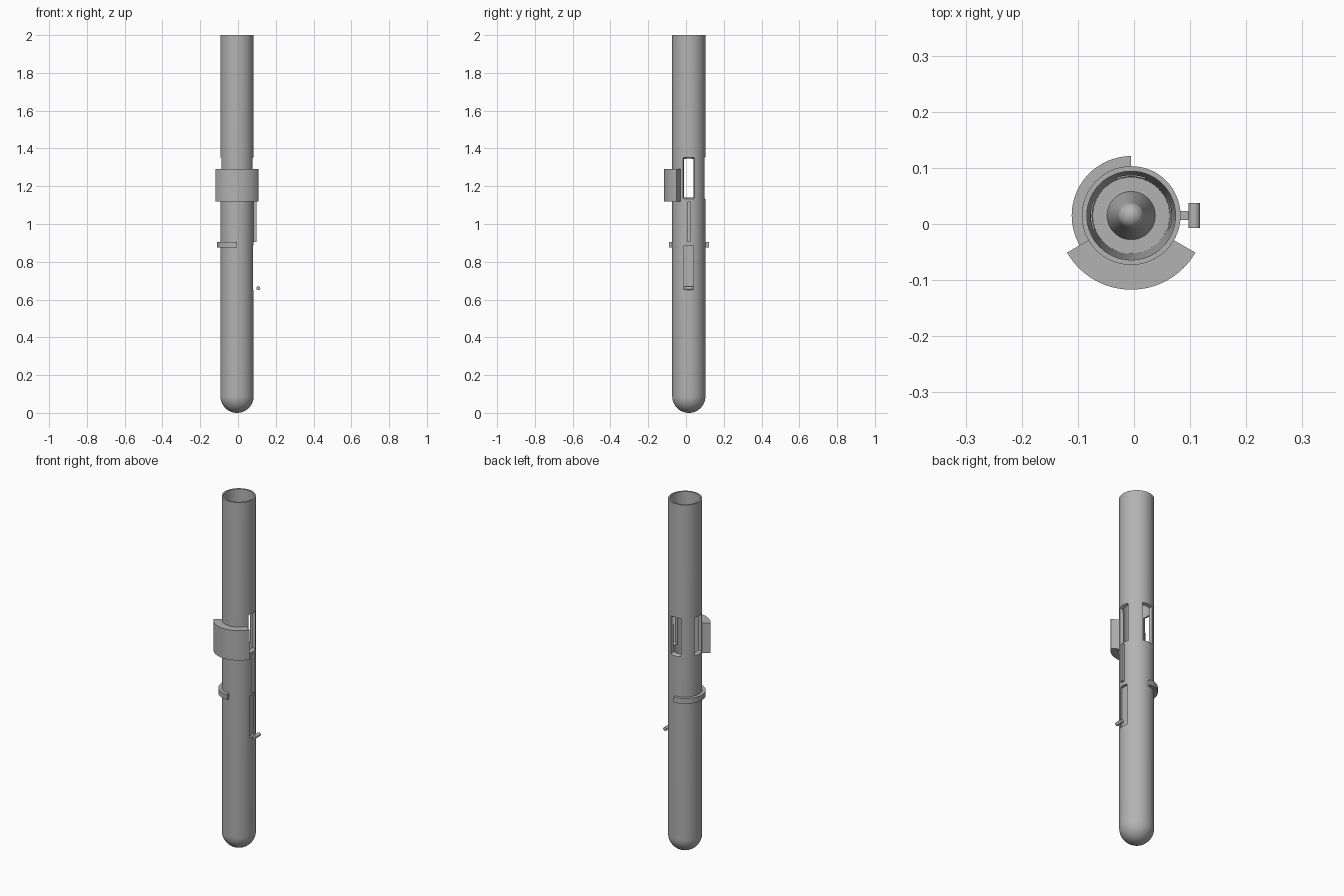
import bpy, bmesh, math
from mathutils import Vector, Matrix

cube = bpy.data.objects.get("Cube")
if cube:
    bpy.data.objects.remove(cube)

AXIS = Vector((-0.005, 0.015, 0))  # centre line of the tube
R = 0.088

grey = bpy.data.materials.new("plain grey")
grey.use_nodes = True
grey.diffuse_color = (0.45, 0.45, 0.45, 1)
grey.node_tree.nodes["Principled BSDF"].inputs["Base Color"].default_value = (0.45, 0.45, 0.45, 1)


def finish(name, bm, loc=AXIS):
    bmesh.ops.remove_doubles(bm, verts=bm.verts, dist=1e-5)
    bmesh.ops.recalc_face_normals(bm, faces=bm.faces)
    mesh = bpy.data.meshes.new(name)
    bm.to_mesh(mesh)
    bm.free()
    mesh.materials.append(grey)
    ob = bpy.data.objects.new(name, mesh)
    ob.location = loc
    bpy.context.collection.objects.link(ob)
    return ob


def smooth(ob):
    bpy.ops.object.select_all(action='DESELECT')
    ob.select_set(True)
    bpy.context.view_layer.objects.active = ob
    bpy.ops.object.shade_smooth_by_angle(angle=math.radians(30))


def sweep(name, profile, start=0, sweep_angle=360, steps=96):
    """Turn a (radius, height) profile about the tube axis."""
    bm = bmesh.new()
    full = sweep_angle == 360
    rings = []
    for i in range(steps if full else steps + 1):
        a = math.radians(start + sweep_angle * i / steps)
        rings.append([bm.verts.new((r * math.cos(a), r * math.sin(a), z)) for r, z in profile])
    n = len(profile)
    for i in range(steps):
        a, b = rings[i], rings[(i + 1) % len(rings)]
        for j in range(n - 1 if full else n):
            k = (j + 1) % n
            bm.faces.new((a[j], b[j], b[k], a[k]))
    if not full:
        bm.faces.new(rings[0])
        bm.faces.new(rings[-1])
    else:
        bmesh.ops.dissolve_degenerate(bm, dist=1e-6, edges=bm.edges)
    return finish(name, bm)


def block(name, x, y, z, taper=1.0, turn=0):
    """Box spanning the given ranges; its inner end can be narrower."""
    bm = bmesh.new()
    bmesh.ops.create_cube(bm, size=1)
    for v in bm.verts:
        s = taper if v.co.x < 0 else 1
        v.co = Vector(((x[0] + x[1]) / 2 + v.co.x * (x[1] - x[0]),
                       (y[0] + y[1]) / 2 + v.co.y * (y[1] - y[0]) * s,
                       (z[0] + z[1]) / 2 + v.co.z * (z[1] - z[0] - (y[1] - y[0]) * (1 - s))))
    bm.transform(Matrix.Rotation(math.radians(turn), 4, 'Z'))
    return finish(name, bm)


# Tube: round bottom, straight wall, tapered bore with a floor
dome = [(R * math.sin(t), R - R * math.cos(t)) for t in (math.pi / 2 * i / 16 for i in range(17))]
tube = sweep("tube", dome + [(R, 2), (0.079, 2), (0.068, 1.0), (0, 1.0)])

# Three flared windows and the shallow pocket, cut out of the wall
cutters = [block("window_cutter", (0.058, 0.094), (-0.036, 0.036), (1.13, 1.355), 0.6, a)
           for a in (0, 90, 180)]
cutters.append(block("pocket_cutter", (0.074, 0.1), (-0.026, 0.026), (0.65, 0.885)))
for c in cutters:
    mod = tube.modifiers.new("cut", 'BOOLEAN')
    mod.operation = 'DIFFERENCE'
    mod.solver = 'EXACT'
    mod.object = c
bpy.context.view_layer.update()
cut_mesh = bpy.data.meshes.new_from_object(
    tube.evaluated_get(bpy.context.evaluated_depsgraph_get()))
tube.modifiers.clear()
tube.data = cut_mesh
for c in cutters:
    bpy.data.objects.remove(c)
smooth(tube)

# Cone with a ball tip standing on the bore floor
tip = [(0.023 * math.cos(t), 1.075 + 0.023 * math.sin(t))
       for t in (math.pi / 2 * i / 10 for i in range(11))]
smooth(sweep("inner_spike", [(0, 0.995), (0.043, 0.995), (0.043, 1.0)] + tip, steps=48))


def arc_band(name, inner, outer, low, high, start, angle):
    smooth(sweep(name, [(inner, low), (outer, low), (outer, high), (inner, high)],
                 start, angle, 48))


# Thick front guard and thin half ring
arc_band("front_guard", R - 0.001, 0.132, 1.12, 1.29, 210, 120)
arc_band("half_ring", R - 0.001, 0.106, 0.875, 0.905, 90, 180)

# Narrow rail on the side
block("side_rail", (0.08, 0.102), (-0.008, 0.008), (0.905, 1.12))

# Small cross pin below the pocket
bm = bmesh.new()
bmesh.ops.create_cone(bm, cap_ends=True, segments=24, radius1=0.0105, radius2=0.0105, depth=0.044)
bm.transform(Matrix.Rotation(math.pi / 2, 4, 'X'))
smooth(finish("cross_pin", bm, (0.1075, 0.015, 0.66)))
